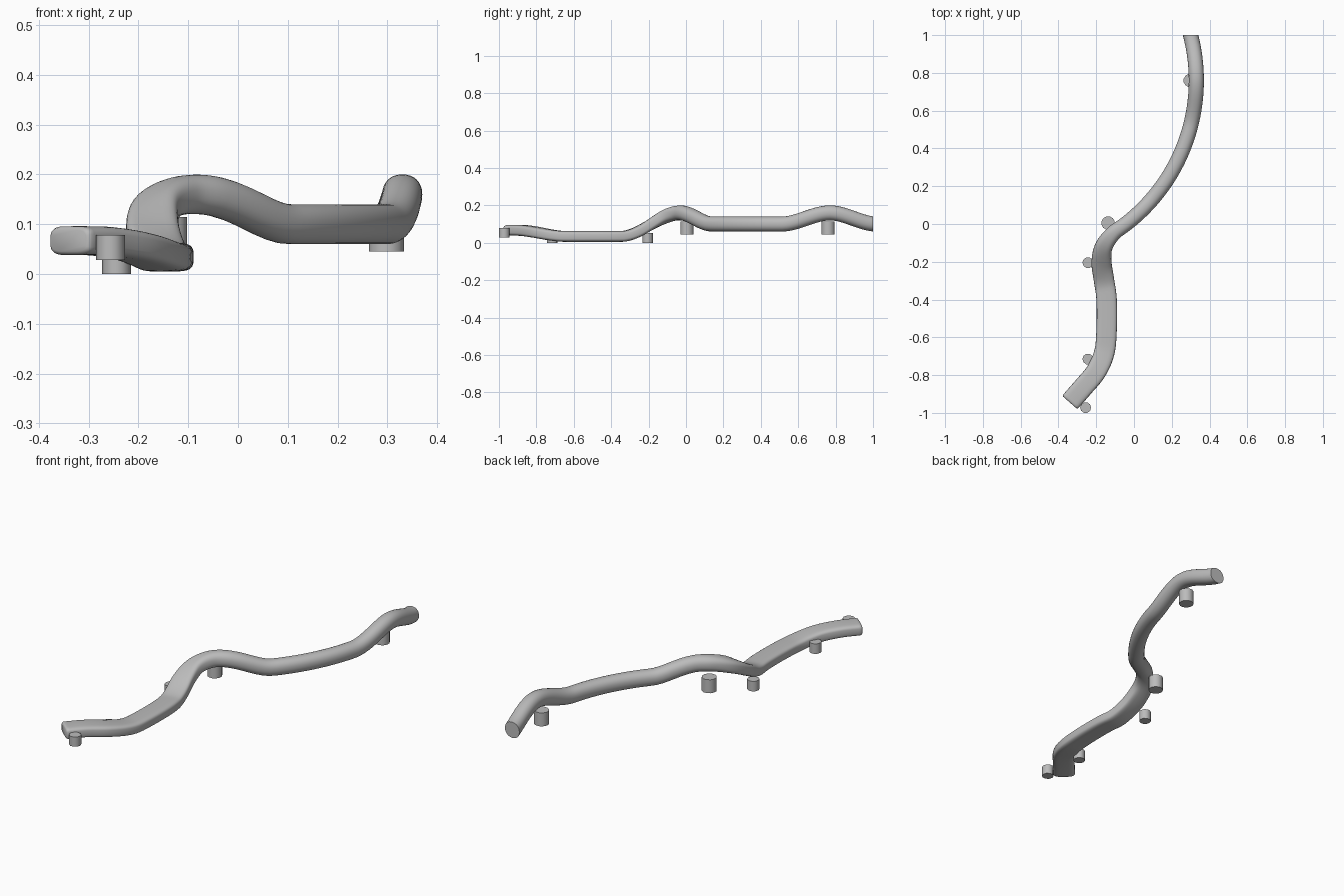
import bpy, bmesh, math
from mathutils import Vector

cube = bpy.data.objects.get("Cube")
if cube:
    bpy.data.objects.remove(cube, do_unlink=True)

grey = bpy.data.materials.new("plain_grey")
grey.use_nodes = True
colour = (0.5, 0.5, 0.5, 1)
grey.diffuse_color = colour
grey.node_tree.nodes["Principled BSDF"].inputs["Base Color"].default_value = colour


def ease(value, start, end):
    t = min(max((value - start) / (end - start), 0), 1)
    return t * t * (3 - 2 * t)


def height(y):
    """Centre height of the rail along its length."""
    return (0.067 - 0.033 * ease(y, -0.9, -0.64) + 0.126 * ease(y, -0.35, -0.03)
            - 0.06 * ease(y, -0.03, 0.14) + 0.06 * ease(y, 0.51, 0.77)
            - 0.06 * ease(y, 0.77, 1.02))


def catmull(a, b, c, d, t):
    return 0.5 * (2 * b + (c - a) * t + (2 * a - 5 * b + 4 * c - d) * t * t
                  + (3 * b - a - 3 * c + d) * t ** 3)


def arc_point(y):
    return Vector((-0.63 + math.sqrt(0.96 ** 2 - (y - 0.76) ** 2), y))


# Plan path: a winding front run followed by one long circular arc
front = [Vector(p) for p in (
    (-0.34, -0.945), (-0.27, -0.865), (-0.2, -0.78), (-0.157, -0.68),
    (-0.145, -0.56), (-0.145, -0.4), (-0.16, -0.29), (-0.172, -0.2),
    (-0.16, -0.12), (-0.11, -0.05))]
guide = [2 * front[0] - front[1]] + front + [arc_point(0), arc_point(0.06)]
plan = [catmull(*guide[i:i + 4], step / 6)
        for i in range(len(guide) - 3) for step in range(6)]
plan += [arc_point(i / 48) for i in range(49)]
path = [Vector((p.x, p.y, height(p.y))) for p in plan]

# Rail: flat rounded bar at the front blending to a round bar at the back
SIDES = 32
bm = bmesh.new()
rings = []


def add_ring(centre, tangent, scale=1, flat_end=False):
    blend = ease(centre.y, -0.24, 0.0)
    half_w = (0.054 - 0.014 * blend) * scale
    half_h = 0.029 + 0.011 * blend - 0.054 * (1 - scale)
    power = 2 / (4 - 1.8 * blend)
    side = tangent.cross(Vector((0, 0, 1))).normalized()
    up = side.cross(tangent)
    ring = []
    for i in range(SIDES):
        angle = math.tau * i / SIDES
        c, s = math.cos(angle), math.sin(angle)
        co = (centre + side * half_w * math.copysign(abs(c) ** power, c)
              + up * half_h * math.copysign(abs(s) ** power, s))
        if flat_end:
            co += tangent * ((1 - co.y) / tangent.y)
        ring.append(bm.verts.new(co))
    rings.append(ring)


for i, centre in enumerate(path):
    tangent = (path[min(i + 1, len(path) - 1)] - path[max(i - 1, 0)]).normalized()
    if i == 0:
        # Softened front tip
        add_ring(centre, tangent, 0.86)
        add_ring(centre + tangent * 0.003, tangent, 0.95)
        add_ring(centre + tangent * 0.009, tangent)
    else:
        add_ring(centre, tangent, flat_end=i == len(path) - 1)
for a, b in zip(rings, rings[1:]):
    for i in range(SIDES):
        j = (i + 1) % SIDES
        bm.faces.new((a[i], a[j], b[j], b[i]))
bm.faces.new(rings[0])
bm.faces.new(rings[-1])
bmesh.ops.recalc_face_normals(bm, faces=bm.faces)
mesh = bpy.data.meshes.new("rail")
bm.to_mesh(mesh)
bm.free()
rail = bpy.data.objects.new("rail", mesh)
bpy.context.collection.objects.link(rail)


def shade(obj):
    bpy.ops.object.select_all(action='DESELECT')
    obj.select_set(True)
    bpy.context.view_layer.objects.active = obj
    bpy.ops.object.shade_smooth_by_angle(angle=math.radians(40))


rail.data.materials.append(grey)
shade(rail)


# Pegs set beside and beneath the rail
def peg(name, x, y, bottom, top, radius, sides):
    bpy.ops.mesh.primitive_cylinder_add(
        vertices=sides, radius=radius, depth=top - bottom,
        location=(x, y, (bottom + top) / 2), rotation=(0, 0, math.pi / sides))
    obj = bpy.context.object
    obj.name = name
    obj.data.materials.append(grey)
    shade(obj)


peg("front_tip_peg", -0.256, -0.972, 0.028, 0.078, 0.029, 10)
peg("front_side_peg", -0.244, -0.715, 0, 0.052, 0.029, 10)
peg("middle_side_peg", -0.244, -0.205, 0, 0.052, 0.029, 10)
peg("middle_peg", -0.137, 0.005, 0.045, 0.115, 0.036, 12)
peg("back_peg", 0.298, 0.76, 0.045, 0.115, 0.036, 12)
